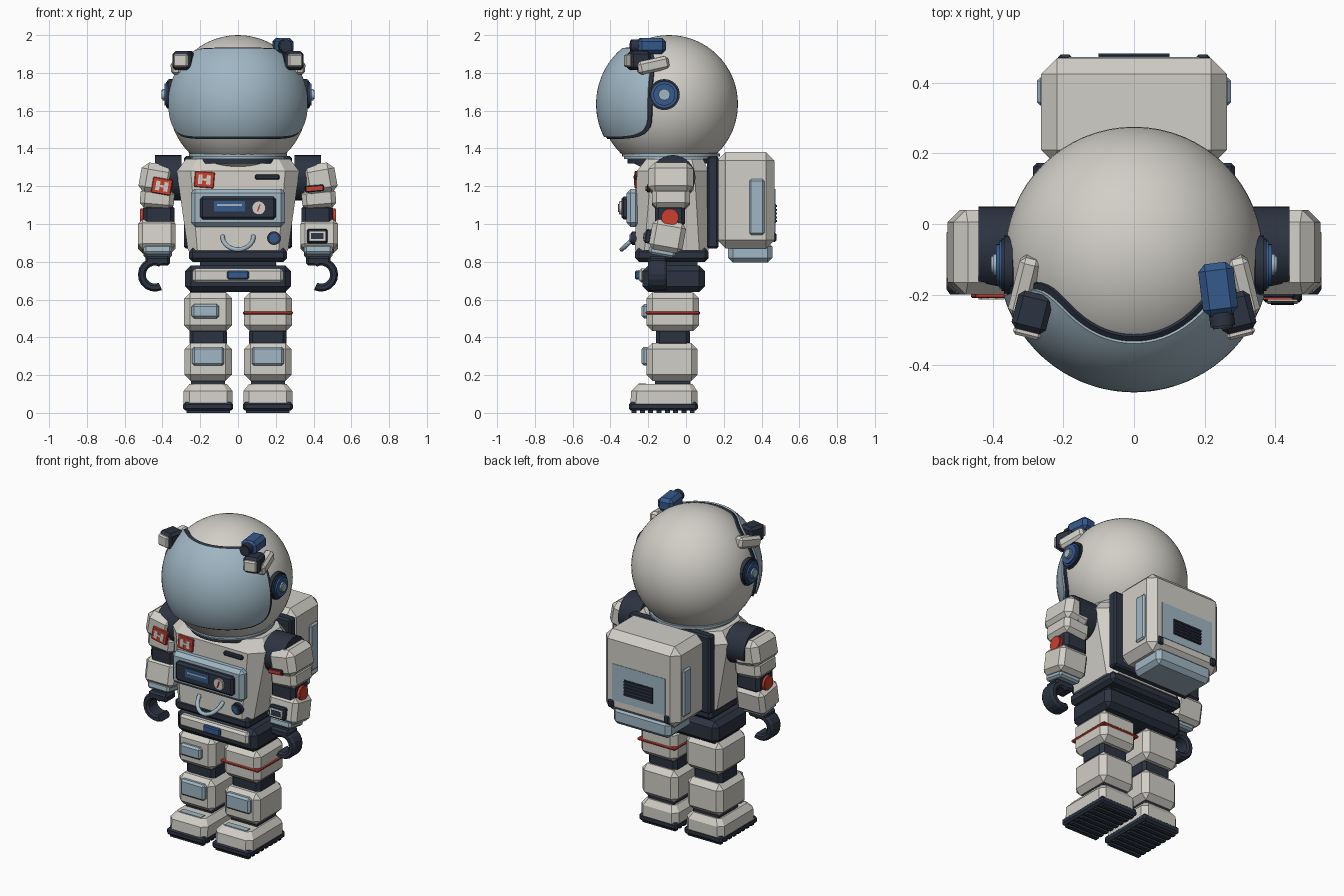
import bpy, bmesh, math
from math import sin, cos, radians, pi
from mathutils import Matrix, Vector

if "Cube" in bpy.data.objects:
    bpy.data.objects.remove(bpy.data.objects["Cube"])


def material(name, *rgb):
    m = bpy.data.materials.new(name)
    m.use_nodes = True
    m.diffuse_color = (*rgb, 1)
    m.node_tree.nodes["Principled BSDF"].inputs["Base Color"].default_value = (*rgb, 1)
    return m


white = material("shell white", .64, .62, .57)
dark = material("dark navy", .025, .033, .052)
pale = material("pale blue", .35, .47, .55)
blue = material("mid blue", .035, .1, .26)
red = material("signal red", .6, .05, .03)


def finish(bm, name, mat, smooth=False):
    mesh = bpy.data.meshes.new(name)
    bm.to_mesh(mesh)
    bm.free()
    mesh.materials.append(mat)
    ob = bpy.data.objects.new(name, mesh)
    bpy.context.collection.objects.link(ob)
    if smooth:
        bpy.ops.object.select_all(action='DESELECT')
        ob.select_set(True)
        bpy.context.view_layer.objects.active = ob
        bpy.ops.object.shade_smooth_by_angle(angle=radians(35))
    return ob


def block(name, mat, centre, size, bevel=.01, rot=(0, 0, 0)):
    """Chamfered box; rot is in degrees."""
    bm = bmesh.new()
    bmesh.ops.create_cube(bm, size=1)
    bmesh.ops.scale(bm, vec=size, verts=bm.verts)
    if bevel:
        bmesh.ops.bevel(bm, geom=bm.edges[:], offset=bevel, segments=1, affect='EDGES')
    ob = finish(bm, name, mat)
    ob.location = centre
    ob.rotation_euler = [radians(a) for a in rot]
    return ob


def disc(name, mat, centre, radius, depth, axis, bevel=0):
    bm = bmesh.new()
    bmesh.ops.create_cone(bm, cap_ends=True, segments=32, radius1=radius, radius2=radius, depth=depth)
    if bevel:
        rims = [e for e in bm.edges if any(len(f.verts) > 4 for f in e.link_faces)]
        bmesh.ops.bevel(bm, geom=rims, offset=bevel, segments=2, affect='EDGES')
    ob = finish(bm, name, mat, True)
    ob.rotation_euler = Vector(axis).to_track_quat('Z', 'Y').to_euler()
    ob.location = centre
    return ob


def bridge(bm, rows, closed=True):
    n = len(rows[0])
    for a, b in zip(rows, rows[1:]):
        for i in range(n if closed else n - 1):
            j = (i + 1) % n
            bm.faces.new((a[i], b[i], b[j], a[j]))


def loft(name, mat, sections):
    """Stack of chamfered rectangles: z, half width, front, back, chamfer."""
    bm = bmesh.new()
    rows = []
    for z, h, f, b, c in sections:
        outline = [(c - h, f), (h - c, f), (h, f + c), (h, b - c),
                   (h - c, b), (c - h, b), (-h, b - c), (-h, f + c)]
        rows.append([bm.verts.new((x, y, z)) for x, y in outline])
    bridge(bm, rows)
    bm.faces.new(rows[0])
    bm.faces.new(rows[-1])
    bmesh.ops.recalc_face_normals(bm, faces=bm.faces)
    return finish(bm, name, mat)


head = Vector((0, -.09, 1.635))


def face_shield(name, mat, radius, half_az, half_el):
    """Rounded patch of a sphere, with a skirt that sinks into the helmet."""
    bm = bmesh.new()
    steps = [(k / 14, radius) for k in range(15)] + [(1, radius - .03)]
    rows = []
    for t, r in steps:
        row = []
        for i in range(96):
            a = 2 * pi * i / 96
            k = t * (abs(cos(a)) ** 6 + abs(sin(a)) ** 6) ** (-1 / 6)
            az, el = radians(half_az * k * cos(a)), radians(11.5 + half_el * k * sin(a))
            p = Vector((sin(az) * cos(el), -cos(az) * cos(el), sin(el)))
            row.append(bm.verts.new(head + p * r))
        rows.append(row)
    bridge(bm, rows)
    bmesh.ops.remove_doubles(bm, verts=bm.verts, dist=1e-5)
    finish(bm, name, mat, True)


# Helmet
bm = bmesh.new()
bmesh.ops.create_uvsphere(bm, u_segments=64, v_segments=32, radius=.365)
finish(bm, "helmet", white, True).location = head
face_shield("visor_rim", dark, .376, 76, 41)
face_shield("visor", pale, .386, 73, 38.5)
disc("neck_collar", pale, (0, -.08, 1.365), .26, .04, (0, 0, 1), .012)
disc("neck", dark, (0, -.08, 1.34), .23, .04, (0, 0, 1))

for s, side in ((-1, "right"), (1, "left")):
    # Earpieces and helmet lamps
    disc(side + "_ear_base", dark, (s * .355, -.115, 1.685), .082, .04, (s, 0, 0), .008)
    disc(side + "_ear_pad", blue, (s * .37, -.115, 1.685), .068, .04, (s, 0, 0), .01)
    disc(side + "_ear_cap", pale, (s * .385, -.115, 1.685), .03, .04, (s, 0, 0), .006)
    block(side + "_lamp_arm", white, (s * .31, -.175, 1.84), (.06, .17, .07), .015, (12, 0, s * 14))
    block(side + "_lamp", dark, (s * .288, -.25, 1.865), (.1, .11, .1), .015, (0, 0, s * 14))
    block(side + "_lamp_glass", white, (s * .302, -.308, 1.865), (.08, .025, .07), .008, (0, 0, s * 14))

# Helmet camera
block("camera", blue, (.238, -.185, 1.943), (.1, .15, .085), .02, (0, 0, 7))
disc("camera_lens", dark, (.249, -.27, 1.943), .035, .05, (.12, -1, 0), .006)

# Torso
loft("torso", white, [(.86, .265, -.27, .12, .05), (1.28, .325, -.26, .12, .075),
                      (1.345, .275, -.21, .09, .06)])
block("torso_base", dark, (0, -.075, .836), (.52, .39, .072), .02)
block("waist", dark, (0, -.07, .79), (.4, .26, .08), 0)
block("pelvis", dark, (0, -.065, .71), (.56, .33, .14), .03)
block("belt_plate", white, (0, -.225, .728), (.48, .05, .075), .014)
block("belt_buckle", blue, (0, -.25, .73), (.115, .04, .045), .006)

# Chest console
block("console_frame", pale, (0, -.28, 1.085), (.5, .07, .2), .022)
block("console_screen", dark, (0, -.315, 1.085), (.4, .055, .12), .012)
block("console_display", blue, (-.045, -.342, 1.095), (.165, .009, .055), 0)
block("display_line", pale, (-.045, -.347, 1.1), (.13, .006, .01), 0)
disc("gauge", white, (.11, -.345, 1.085), .036, .02, (0, -1, 0), .004)
block("gauge_needle", red, (.11, -.356, 1.085), (.008, .006, .04), 0, (0, 20, 0))
block("chest_slot", dark, (.155, -.262, 1.248), (.13, .03, .026), .006)
disc("chest_knob_ring", dark, (.19, -.272, .925), .036, .04, (0, -1, 0), .006)
disc("chest_knob", blue, (.19, -.285, .925), .024, .03, (0, -1, 0), .005)

# Chest handle
curve = bpy.data.curves.new("chest_handle", 'CURVE')
curve.dimensions = '3D'
curve.bevel_depth, curve.bevel_resolution = .012, 3
curve.use_fill_caps = True
path = curve.splines.new('POLY')
path.points.add(16)
for i, p in enumerate(path.points):
    a = pi * i / 16
    p.co = (.082 * cos(a), -.265 - .075 * sin(a), .935 - .07 * sin(a), 1)
curve.materials.append(pale)
bpy.context.collection.objects.link(bpy.data.objects.new("chest_handle", curve))


def patch(name, centre, tilt):
    """Red badge with a pale block mark."""
    turn = Matrix.Rotation(radians(tilt), 3, 'Y')
    block(name, red, centre, (.105, .02, .085), .004, (0, tilt, 0))
    for i, (x, w, h) in enumerate(((-.022, .022, .05), (.022, .022, .05), (0, .03, .012))):
        block(f"{name}_mark_{i}", white, Vector(centre) + turn @ Vector((x, -.011, 0)),
              (w, .006, h), 0, (0, tilt, 0))


patch("chest_patch", (-.178, -.262, 1.235), 5)
patch("arm_patch", (-.403, -.2, 1.2), 10)
block("arm_stripe_base", dark, (.405, -.2, 1.188), (.1, .015, .035), .004, (0, -5, 0))
block("arm_stripe", red, (.405, -.207, 1.188), (.085, .014, .02), 0, (0, -5, 0))

# Backpack
block("backpack_mount", dark, (0, .142, 1.115), (.57, .06, .49), .01)
block("backpack", white, (0, .317, 1.125), (.525, .305, .51), .045)
block("backpack_tank", pale, (0, .34, .85), (.4, .235, .11), .025)
block("back_panel", pale, (0, .468, 1.07), (.37, .009, .23), 0)
block("back_vent", dark, (0, .472, 1.055), (.2, .008, .1), 0)
for row in range(5):
    block(f"vent_slat_{row}", dark, (0, .475, 1.015 + row * .02), (.2, .014, .01), 0)
for s, side in ((-1, "right"), (1, "left")):
    block(side + "_pack_panel", pale, (s * .26, .375, 1.09), (.03, .08, .295), .01)
    block(side + "_pack_latch", dark, (s * .195, .468, .93), (.04, .022, .05), .008)

    # Arms
    disc(side + "_shoulder", dark, (s * .37, -.07, 1.245), .12, .14, (s, 0, 0))
    block(side + "_upper_arm", white, (s * .43, -.08, 1.235), (.18, .24, .165), .035, (0, -10 * s, 0))
    block(side + "_arm_cuff", white, (s * .428, -.08, 1.135), (.18, .2, .11), .025, (0, -5 * s, 0))
    block(side + "_elbow", dark, (s * .42, -.085, 1.045), (.165, .16, .12), .02)
    disc(side + "_elbow_cap", red, (s * .505, -.085, 1.035), .046, .03, (s, 0, 0), .004)
    block(side + "_forearm", white, (s * .43, -.098, .935), (.2, .18, .16), .025, (-10, 0, 0))
    block(side + "_wrist", pale, (s * .425, -.125, .855), (.15, .14, .05), .012, (-10, 0, 0))

    # Curled hand
    block(side + "_palm", dark, (s * .425, -.15, .805), (.13, .1, .05), .012)
    bm = bmesh.new()
    rows = []
    for i in range(13):
        a = radians(-115 + 235 * i / 12)
        rows.append([bm.verts.new((s * (.44 + r * cos(a)), -.15 + y, .732 + r * sin(a)))
                     for r, y in ((.048, -.04), (.06, -.05), (.08, -.05), (.09, -.035),
                                  (.09, .035), (.08, .05), (.06, .05), (.048, .04))])
    bridge(bm, rows)
    bm.faces.new(rows[0])
    bm.faces.new(rows[-1])
    bmesh.ops.recalc_face_normals(bm, faces=bm.faces)
    finish(bm, side + "_hand", dark)

    # Legs
    x = s * .158
    block(side + "_thigh", white, (x, -.07, .535), (.255, .28, .205), .032)
    block(side + "_hip_joint", dark, (x, -.07, .645), (.19, .2, .05), 0)
    block(side + "_knee", dark, (x, -.07, .4), (.2, .18, .1), .02)
    block(side + "_shin", white, (x, -.075, .27), (.25, .27, .2), .032)
    block(side + "_shin_plate", pale, (x, -.215, .3), (.17, .04, .1), .012)
    block(side + "_ankle", dark, (x, -.07, .16), (.18, .19, .06), 0)
    loft(side + "_boot", white, [(.045, .13, -.295, .06, .03), (.115, .13, -.29, .06, .03),
                                 (.152, .1, -.255, .035, .02)]).location.x = x
    block(side + "_toe_plate", pale, (x, -.232, .152), (.15, .04, .008), 0)
    block(side + "_sole", dark, (x, -.12, .034), (.265, .365, .045), .012)
    for k in range(8):
        block(f"{side}_tread_{k}", dark, (x, -.275 + k * .044, .01), (.23, .026, .02), 0)

# Single-sided details
block("thigh_pocket", pale, (-.173, -.215, .538), (.145, .04, .075), .012)
block("thigh_band", red, (.158, -.07, .53), (.265, .29, .016), .005)
block("wrist_screen", dark, (.42, -.2, .935), (.11, .035, .075), .008, (-10, 0, 0))
block("wrist_screen_edge", white, (.42, -.218, .935), (.085, .009, .05), 0, (-10, 0, 0))
block("wrist_screen_glass", dark, (.42, -.222, .935), (.065, .008, .032), 0, (-10, 0, 0))
